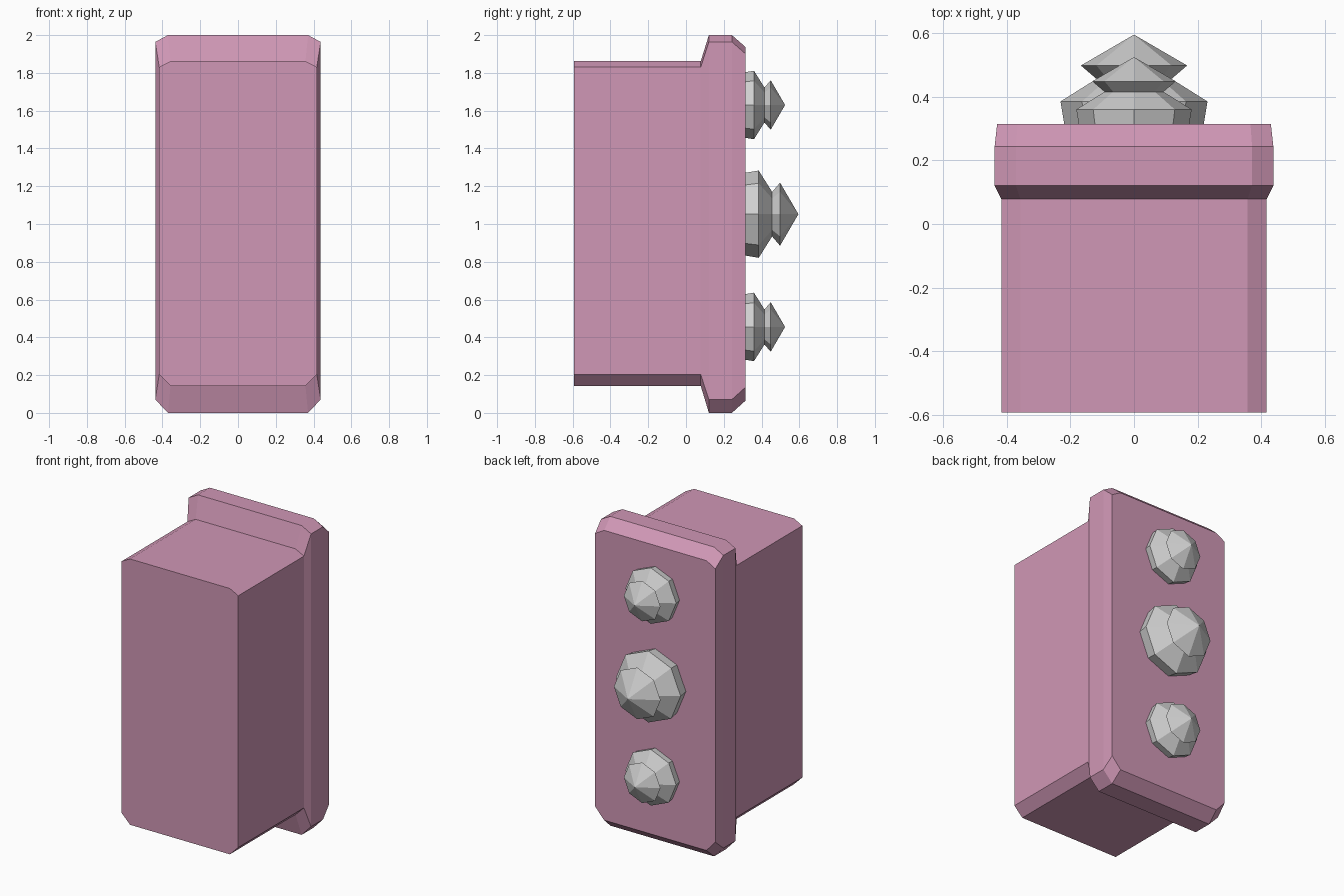
import bpy, bmesh, math

if "Cube" in bpy.data.objects:
    bpy.data.objects.remove(bpy.data.objects["Cube"])


def material(name, color):
    m = bpy.data.materials.new(name)
    m.diffuse_color = (*color, 1.0)
    m.use_nodes = True
    m.node_tree.nodes["Principled BSDF"].inputs["Base Color"].default_value = m.diffuse_color
    return m


pink = material("dusty_pink", (0.63, 0.31, 0.465))
grey = material("light_grey", (0.63, 0.63, 0.63))


def loft(name, rings, mat):
    """Skin a list of rings (equal point counts; one-point ring = tip), ends closed."""
    bm = bmesh.new()
    loops = [[bm.verts.new(p) for p in ring] for ring in rings]
    for a, b in zip(loops, loops[1:]):
        n = len(a)
        for i in range(n):
            j = (i + 1) % n
            if len(b) == 1:
                bm.faces.new((a[i], a[j], b[0]))
            else:
                bm.faces.new((a[i], a[j], b[j], b[i]))
    for end in (loops[0], loops[-1]):
        if len(end) > 2:
            bm.faces.new(end)
    bmesh.ops.recalc_face_normals(bm, faces=bm.faces)
    me = bpy.data.meshes.new(name)
    bm.to_mesh(me)
    bm.free()
    me.materials.append(mat)
    ob = bpy.data.objects.new(name, me)
    bpy.context.collection.objects.link(ob)
    return ob


def chamfered(y, w, z0, z1, cx, c0, c1):
    """Rectangle in the xz plane with cut corners (c0 low, c1 high)."""
    right = [(w - cx, z0), (w, z0 + c0), (w, z1 - c1), (w - cx, z1)]
    left = [(-x, z) for x, z in reversed(right)]
    return [(x, y, z) for x, z in right + left]


# block with a flared, bevelled rim on the back
loft("block", [
    chamfered(-0.593, 0.417, 0.143, 1.862, 0.06, 0.06, 0.031),
    chamfered(0.078, 0.417, 0.143, 1.862, 0.06, 0.06, 0.031),
    chamfered(0.121, 0.438, 0.0, 2.0, 0.067, 0.071, 0.036),
    chamfered(0.243, 0.438, 0.0, 2.0, 0.067, 0.071, 0.036),
    chamfered(0.314, 0.43, 0.064, 1.938, 0.064, 0.071, 0.036),
], pink)


# faceted studs: flared base, narrow neck, pointed cap
def stud(name, z, s, sink):
    profile = [(-0.02, 0.215), (0.0, 0.219), (0.071, 0.231), (0.142, 0.118), (0.184, 0.167)]
    rings = []
    for d, r in profile:
        rings.append([(s * r * math.cos(k * math.pi / 4), 0.314 + s * d - sink,
                       z + s * r * math.sin(k * math.pi / 4)) for k in range(8)])
    rings.append([(0, 0.314 + s * 0.281 - sink, z)])
    loft(name, rings, grey)


stud("lower_stud", 0.455, 0.785, 0.01)
stud("middle_stud", 1.052, 1.0, 0.0)
stud("upper_stud", 1.63, 0.785, 0.01)
